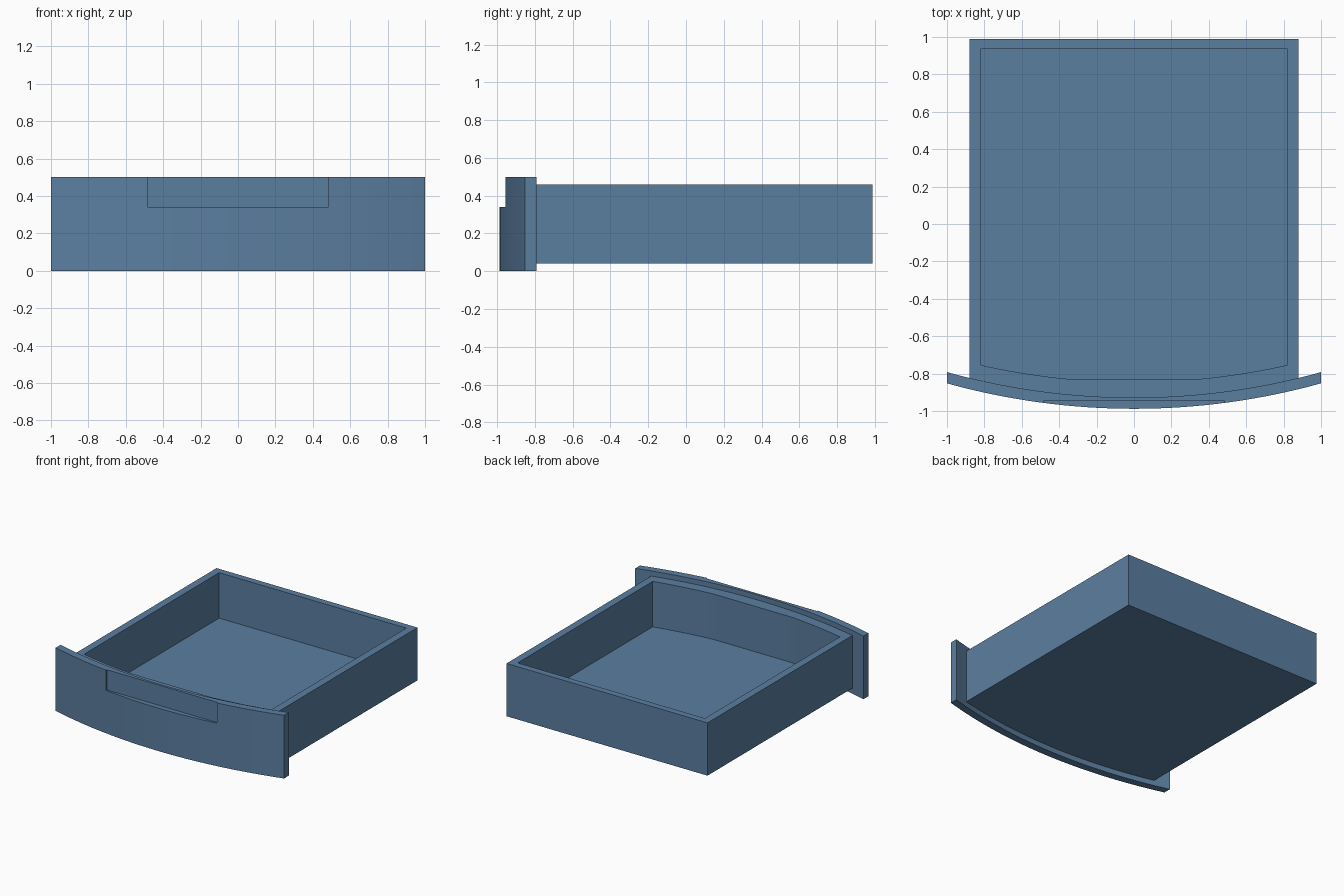
import bpy
import bmesh

if "Cube" in bpy.data.objects:
    bpy.data.objects.remove(bpy.data.objects["Cube"])

SAG = 0.136          # how far the bowed front bulges over half its width
SEG = 32

mat = bpy.data.materials.new("slate_blue")
mat.diffuse_color = (0.105, 0.209, 0.352, 1)
mat.use_nodes = True
mat.node_tree.nodes["Principled BSDF"].inputs["Base Color"].default_value = mat.diffuse_color


def arc(half, mid_y, flat_y=-9.0):
    """Points of the bowed curve from -half to half, clipped at flat_y."""
    r = (1 + SAG * SAG) / (2 * SAG)
    xs = [half * (2 * i / SEG - 1) for i in range(SEG + 1)]
    return [(x, max(flat_y, mid_y + r - (r * r - x * x) ** 0.5)) for x in xs]


def prism(name, outline, z0, z1):
    """Upright solid over a counter-clockwise outline."""
    bm = bmesh.new()
    base = bm.faces.new([bm.verts.new((x, y, z0)) for x, y in outline])
    top = bmesh.ops.extrude_face_region(bm, geom=[base])["geom"]
    bmesh.ops.translate(bm, vec=(0, 0, z1 - z0),
                        verts=[v for v in top if isinstance(v, bmesh.types.BMVert)])
    bmesh.ops.recalc_face_normals(bm, faces=bm.faces)
    mesh = bpy.data.meshes.new(name)
    bm.to_mesh(mesh)
    bm.free()
    mesh.materials.append(mat)
    ob = bpy.data.objects.new(name, mesh)
    bpy.context.collection.objects.link(ob)
    return ob


def cut(ob, cutter):
    """Subtract the cutter, then smooth the curved faces."""
    mod = ob.modifiers.new("cut", "BOOLEAN")
    mod.operation = "DIFFERENCE"
    mod.solver = "EXACT"
    mod.object = cutter
    bpy.ops.object.select_all(action="DESELECT")
    bpy.context.view_layer.objects.active = ob
    ob.select_set(True)
    bpy.ops.object.modifier_apply(modifier=mod.name)
    bpy.data.objects.remove(cutter)
    bpy.ops.object.shade_smooth_by_angle(angle=0.5)


# Bowed front panel with a shallow flat finger recess at the top
panel = prism("front_panel", arc(1, -0.988) + arc(1, -0.928)[::-1], 0, 0.5)
recess = prism("recess_cutter",
               [(-0.485, -1.2), (0.485, -1.2), (0.485, -0.947), (-0.485, -0.947)],
               0.34, 0.7)
cut(panel, recess)

# Open drawer box whose front follows the panel
box = prism("drawer_box", arc(0.88, -0.928) + [(0.88, 0.988), (-0.88, 0.988)],
            0.042, 0.46)
cavity = prism("cavity_cutter",
               arc(0.82, -0.845, -0.829) + [(0.82, 0.935), (-0.82, 0.935)],
               0.1, 0.7)
cut(box, cavity)
